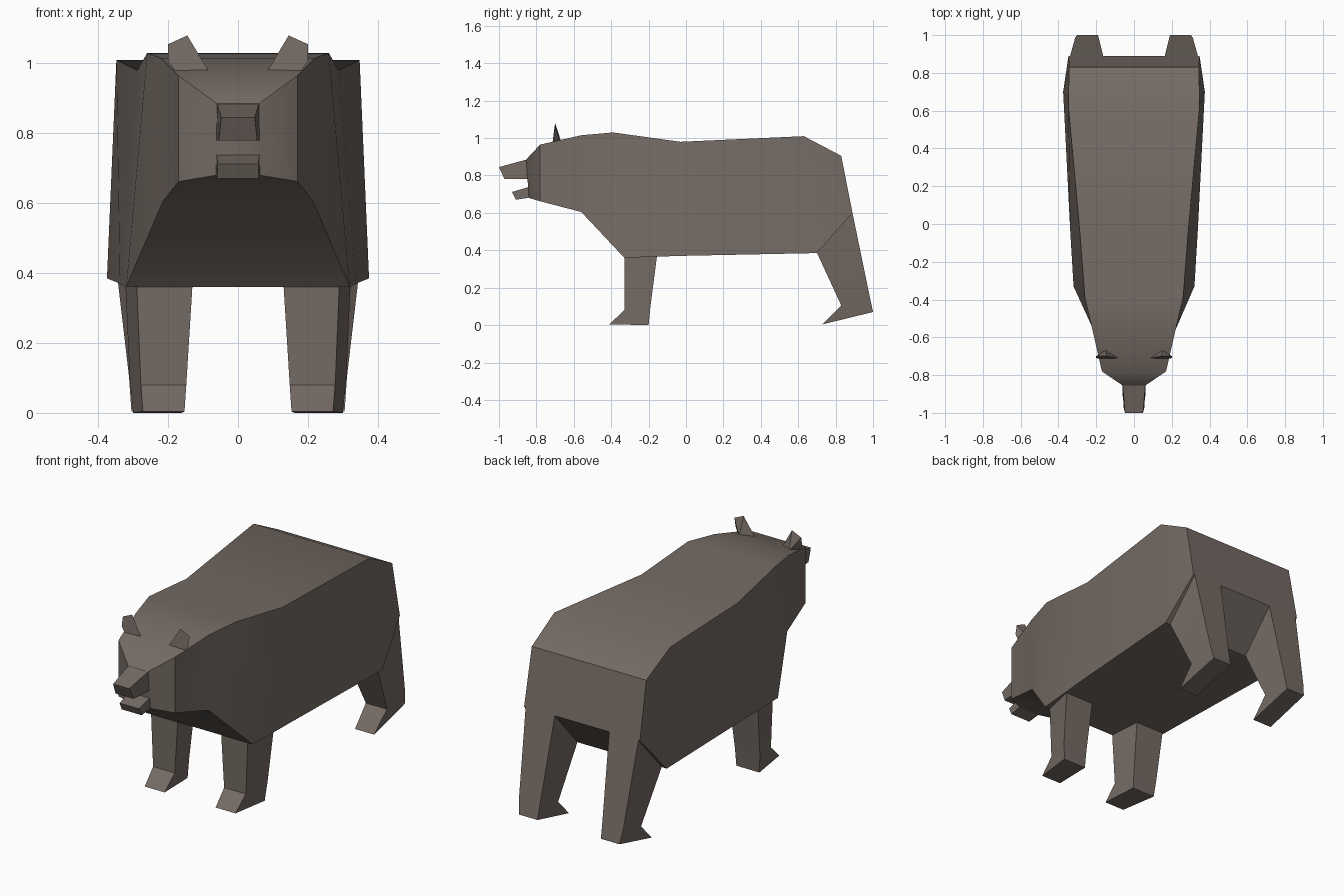
import bpy, bmesh, math

if "Cube" in bpy.data.objects:
    bpy.data.objects.remove(bpy.data.objects["Cube"])

fur = bpy.data.materials.new("brown grey fur")
fur.diffuse_color = (0.175, 0.145, 0.126, 1)
fur.use_nodes = True
fur.node_tree.nodes["Principled BSDF"].inputs["Base Color"].default_value = fur.diffuse_color


def finish(name, bm, mirror=False):
    bmesh.ops.recalc_face_normals(bm, faces=bm.faces)
    mesh = bpy.data.meshes.new(name)
    bm.to_mesh(mesh)
    bm.free()
    obj = bpy.data.objects.new(name, mesh)
    bpy.context.collection.objects.link(obj)
    mesh.materials.append(fur)
    if mirror:
        obj.modifiers.new("mirror", 'MIRROR').use_mirror_merge = False
    bpy.ops.object.select_all(action='DESELECT')
    obj.select_set(True)
    bpy.context.view_layer.objects.active = obj
    bpy.ops.object.shade_smooth_by_angle(angle=math.radians(40))
    return obj


def loft(name, sections, mirror=False):
    """Skin four-cornered sections in order and cap both ends."""
    bm = bmesh.new()
    rings = [[bm.verts.new(p) for p in s] for s in sections]
    for a, b in zip(rings, rings[1:]):
        for i in range(4):
            j = (i + 1) % 4
            bm.faces.new((a[i], a[j], b[j], b[i]))
    bm.faces.new(rings[0])
    bm.faces.new(rings[-1])
    return finish(name, bm, mirror)


def ring(yt, zt, wt, yb, zb, wb):
    """Symmetric section: top y, z, half width, then bottom y, z, half width."""
    return [(-wt, yt, zt), (wt, yt, zt), (wb, yb, zb), (-wb, yb, zb)]


def leg_ring(yf, zf, xf, yb, zb, xb):
    """Leg section: front y, z, (inner x, outer x), then the same at the back."""
    return [(xf[0], yf, zf), (xf[1], yf, zf), (xb[1], yb, zb), (xb[0], yb, zb)]


# Head and trunk, from face to rump
loft("body", [
    ring(-0.855, 0.885, 0.06, -0.84, 0.68, 0.063),
    ring(-0.78, 0.965, 0.17, -0.78, 0.662, 0.17),
    ring(-0.56, 1.015, 0.22, -0.56, 0.605, 0.215),
    ring(-0.39, 1.03, 0.26, -0.33, 0.36, 0.32),
    ring(-0.03, 0.98, 0.288, -0.03, 0.37, 0.338),
    ring(0.63, 1.01, 0.348, 0.70, 0.385, 0.375),
    ring(0.83, 0.905, 0.343, 0.89, 0.60, 0.347),
])

# Open mouth: upper muzzle and lower jaw
loft("muzzle", [
    ring(-1.0, 0.845, 0.048, -0.97, 0.78, 0.055),
    ring(-0.852, 0.885, 0.06, -0.84, 0.78, 0.062),
])
loft("lower_jaw", [
    ring(-0.93, 0.712, 0.058, -0.91, 0.67, 0.06),
    ring(-0.835, 0.74, 0.062, -0.835, 0.682, 0.063),
])

# Legs with forward-pointing feet
loft("front_leg", [
    leg_ring(-0.33, 0.37, (0.13, 0.29), -0.155, 0.37, (0.15, 0.322)),
    leg_ring(-0.33, 0.08, (0.148, 0.278), -0.19, 0.10, (0.16, 0.31)),
    leg_ring(-0.41, 0.004, (0.153, 0.272), -0.20, 0.0, (0.162, 0.30)),
], mirror=True)
loft("rear_leg", [
    leg_ring(0.70, 0.387, (0.16, 0.345), 0.89, 0.60, (0.163, 0.338)),
    leg_ring(0.83, 0.105, (0.185, 0.312), 0.985, 0.14, (0.187, 0.312)),
    leg_ring(0.73, 0.004, (0.19, 0.305), 1.0, 0.07, (0.19, 0.302)),
], mirror=True)

# Ears: flat front outline tapering to a point behind
bm = bmesh.new()
outline = [(0.085, -0.71, 0.98), (0.145, -0.70, 1.08), (0.20, -0.70, 1.055),
           (0.20, -0.71, 1.005), (0.17, -0.715, 0.965)]
front = [bm.verts.new(p) for p in outline]
back = bm.verts.new((0.15, -0.667, 0.98))
bm.faces.new(front)
for a, b in zip(front, front[1:] + front[:1]):
    bm.faces.new((a, b, back))
finish("ear", bm, mirror=True)
